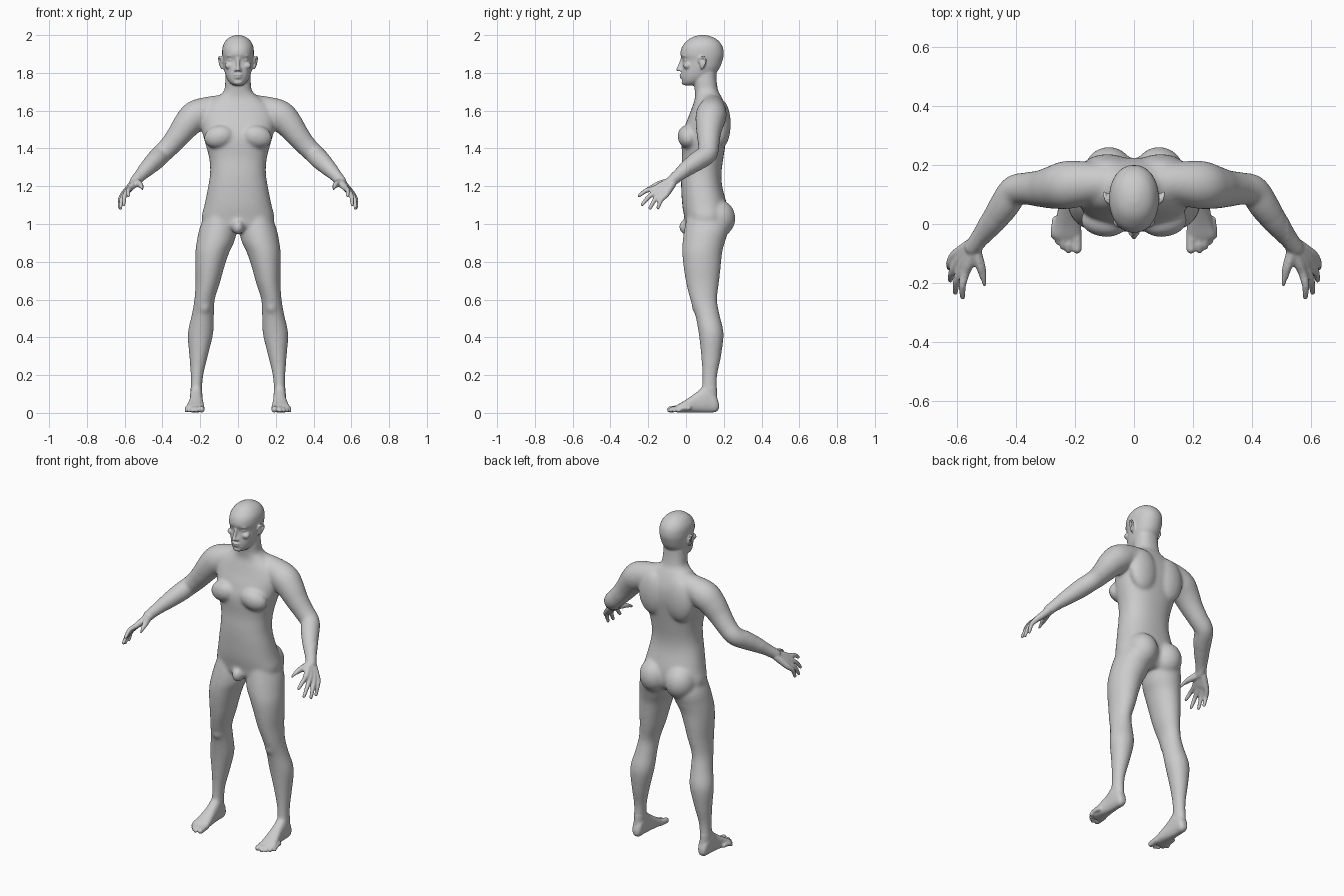
import bpy, bmesh, math
from mathutils import Vector, Matrix

bm = bmesh.new()


def spline(rows, n=5):
    """Catmull-Rom interpolation through rows of numbers."""
    p = [rows[0]] + list(rows) + [rows[-1]]
    out = []
    for i in range(1, len(p) - 2):
        for k in range(n):
            t = k / n
            out.append([0.5 * (2 * b + (c - a) * t + (2 * a - 5 * b + 4 * c - d) * t * t
                               + (3 * b - a - 3 * c + d) * t ** 3)
                        for a, b, c, d in zip(*p[i - 1:i + 3])])
    return out + [list(rows[-1])]


def loft(rings):
    vs = [[bm.verts.new(c) for c in r] for r in rings]
    n = len(vs[0])
    for a, b in zip(vs, vs[1:]):
        for i in range(n):
            bm.faces.new((a[i], a[(i + 1) % n], b[(i + 1) % n], b[i]))
    bm.faces.new(vs[0][::-1])
    bm.faces.new(vs[-1])


def slices(rows, s=1, e=2.0, along_y=False, n=32):
    """Superelliptic slices: (level, x0, x1, other0, other1)."""
    rings = []
    for h, x0, x1, a0, a1 in spline(rows):
        ring = []
        for i in range(n):
            t = 2 * math.pi * i / n
            c, d = math.cos(t), math.sin(t)
            x = (x0 + x1) / 2 + (x1 - x0) / 2 * math.copysign(abs(c) ** (2 / e), c)
            a = (a0 + a1) / 2 + (a1 - a0) / 2 * math.copysign(abs(d) ** (2 / e), d)
            ring.append((x * s, h, a) if along_y else (x * s, a, h))
        rings.append(ring)
    loft(rings)


def ball(c, r, s=1, rot=(0, 0, 0)):
    m = Matrix.Translation((c[0] * s, c[1], c[2]))
    for ang, ax in zip(rot, 'XYZ'):
        m = m @ Matrix.Rotation(ang if ax == 'X' else ang * s, 4, ax)
    bmesh.ops.create_uvsphere(bm, u_segments=24, v_segments=16, radius=1,
                              matrix=m @ Matrix.Diagonal((*r, 1)))


def tube(rows, s=1, n=16):
    """Round limb through (x, y, z, radius) with rounded ends."""
    pts = spline(rows)
    rings = []
    for i, (x, y, z, r) in enumerate(pts):
        a, b = pts[max(i - 1, 0)], pts[min(i + 1, len(pts) - 1)]
        t = (Vector(b[:3]) - Vector(a[:3])).normalized()
        u = t.cross(Vector((0.3, 0.5, 0.81) if abs(t.x) > 0.5 else (1, 0, 0))).normalized()
        v = t.cross(u)
        ring = [Vector((x, y, z)) + r * (u * math.cos(k * 2 * math.pi / n) + v * math.sin(k * 2 * math.pi / n))
                for k in range(n)]
        rings.append([(p.x * s, p.y, p.z) for p in ring])
    loft(rings)
    for x, y, z, r in (rows[0], rows[-1]):
        ball((x, y, z), (r, r, r), s)


def lerp(a, b, t):
    return Vector(a).lerp(Vector(b), t)


# torso and neck
slices([(z, -w, w, a, b) for z, w, a, b in [
    (.955, .09, .03, .18), (.985, .165, .0, .21), (1.03, .193, -.008, .222), (1.10, .178, -.02, .217),
    (1.2, .158, -.026, .192), (1.27, .148, -.026, .188), (1.35, .153, -.021, .198), (1.45, .18, -.024, .214),
    (1.52, .197, -.006, .224), (1.58, .20, .018, .222), (1.63, .17, .036, .208), (1.67, .115, .048, .19),
    (1.705, .075, .046, .171), (1.76, .067, .04, .162), (1.82, .065, .04, .16)]], e=2.3)
ball((0, .002, .985), (.032, .04, .042))

# head
slices([(z, -w, w, a, b) for z, w, a, b in [
    (1.733, .022, -.004, .04), (1.75, .045, -.018, .09), (1.78, .063, -.024, .14), (1.82, .074, -.022, .175),
    (1.865, .08, -.018, .193), (1.90, .084, -.03, .2), (1.94, .081, -.02, .193), (1.972, .064, .008, .17),
    (1.99, .041, .036, .14), (2.0, .014, .07, .105)]], e=2.15)
# nose, lips, chin
tube([(0, -.018, 1.882, .009), (0, -.028, 1.85, .009), (0, -.041, 1.818, .011)])
ball((0, -.022, 1.789), (.024, .014, .006))
ball((0, -.02, 1.776), (.021, .014, .007))
ball((0, -.008, 1.75), (.026, .016, .014))

for s in (1, -1):
    # face details
    ball((.013, -.028, 1.815), (.009, .01, .008), s)
    ball((.034, -.008, 1.892), (.027, .013, .007), s, (0, .12, .3))
    ball((.036, .003, 1.869), (.017, .015, .011), s)
    ball((.047, .006, 1.838), (.024, .02, .018), s)
    # ear
    ball((.086, .088, 1.852), (.009, .016, .028), s, (-.15, 0, .3))
    tube([(.084, .07, 1.858, .005), (.092, .076, 1.88, .006), (.099, .094, 1.884, .006),
          (.1, .105, 1.866, .006), (.093, .094, 1.838, .006), (.086, .083, 1.824, .006)], s)

    # chest, shoulder blades, buttocks
    ball((.103, .006, 1.462), (.08, .05, .06), s, (0, .25, .15))
    ball((.09, .185, 1.53), (.09, .052, .13), s)
    ball((.085, .168, 1.03), (.088, .094, .1), s)

    # shoulder, arm
    tube([(.04, .14, 1.64, .05), (.14, .14, 1.608, .07), (.22, .133, 1.575, .082), (.268, .125, 1.53, .075),
          (.312, .12, 1.473, .064), (.36, .12, 1.415, .056), (.405, .113, 1.37, .053), (.438, .065, 1.337, .052),
          (.475, .012, 1.3, .045), (.515, -.04, 1.258, .034), (.545, -.078, 1.225, .029)], s, 24)

    # fingers run from the wrist through knuckle and joint
    tips = [(.58, -.247, 1.15), (.605, -.232, 1.103), (.622, -.19, 1.084), (.626, -.148, 1.086)]
    for i, tip in enumerate(tips):
        t = i / 3
        root = lerp((.54, -.085, 1.225), (.556, -.072, 1.212), t)
        knuckle = lerp((.571, -.165, 1.188), (.611, -.108, 1.152), t)
        joint = lerp(knuckle, tip, .5) + Vector((.006, -.004, .008))
        tube([(*root, .021), (*lerp(root, knuckle, .6), .019), (*knuckle, .0155),
              (*joint, .0125), (*tip, .0095)], s)
    tube([(.54, -.085, 1.222, .022), (.521, -.135, 1.212, .019), (.51, -.175, 1.2, .014),
          (.506, -.207, 1.184, .011)], s)

    # leg
    slices([(1.06, .03, .17, .01, .2), (.98, .008, .203, -.008, .225), (.91, .018, .218, -.018, .208),
            (.85, .046, .226, -.02, .192), (.77, .073, .227, -.013, .184), (.69, .095, .225, .0, .175),
            (.6, .123, .231, .022, .165), (.52, .127, .245, .048, .178), (.42, .131, .266, .067, .199),
            (.3, .16, .258, .08, .186), (.2, .183, .251, .086, .166), (.12, .19, .251, .083, .164),
            (.05, .192, .25, .08, .168)], s)
    ball((.178, .065, .565), (.035, .035, .045), s)

    # foot and toes
    slices([(.174, .205, .235, .02, .05), (.155, .192, .248, .004, .1), (.11, .188, .254, .002, .15),
            (.06, .186, .256, .002, .112), (.0, .18, .268, .002, .07), (-.04, .177, .277, .002, .046),
            (-.058, .182, .26, .006, .034)], s, 2.4, True)
    tube([(.196, -.03, .024, .02), (.193, -.084, .018, .0165)], s)
    for x, y in ((.22, -.09), (.239, -.078), (.256, -.06), (.271, -.04)):
        tube([(x - .006, y + .055, .026, .013), (x, y + .02, .024, .011), (x + .002, y, .012, .0105)], s)

bmesh.ops.recalc_face_normals(bm, faces=bm.faces[:])
mesh = bpy.data.meshes.new("body")
bm.to_mesh(mesh)
bm.free()
body = bpy.data.objects.new("body", mesh)
bpy.context.collection.objects.link(body)

# fuse all parts into one skin
rm = body.modifiers.new("fuse", 'REMESH')
rm.mode = 'VOXEL'
rm.voxel_size = .0055
rm.use_smooth_shade = True
dg = bpy.context.evaluated_depsgraph_get()
skin = bpy.data.meshes.new_from_object(body.evaluated_get(dg))
body.modifiers.clear()
body.data = skin
skin.name = "body"

# light smoothing everywhere, strong on trunk and limbs
soft = body.vertex_groups.new(name="soft")
soft.add([v.index for v in skin.vertices
          if .13 < v.co.z < 1.72 and abs(v.co.x) < .52], 1, 'REPLACE')
sm = body.modifiers.new("skin", 'SMOOTH')
sm.factor, sm.iterations = .5, 4
sm = body.modifiers.new("muscle", 'SMOOTH')
sm.factor, sm.iterations, sm.vertex_group = .5, 40, "soft"
for f in skin.polygons:
    f.use_smooth = True
